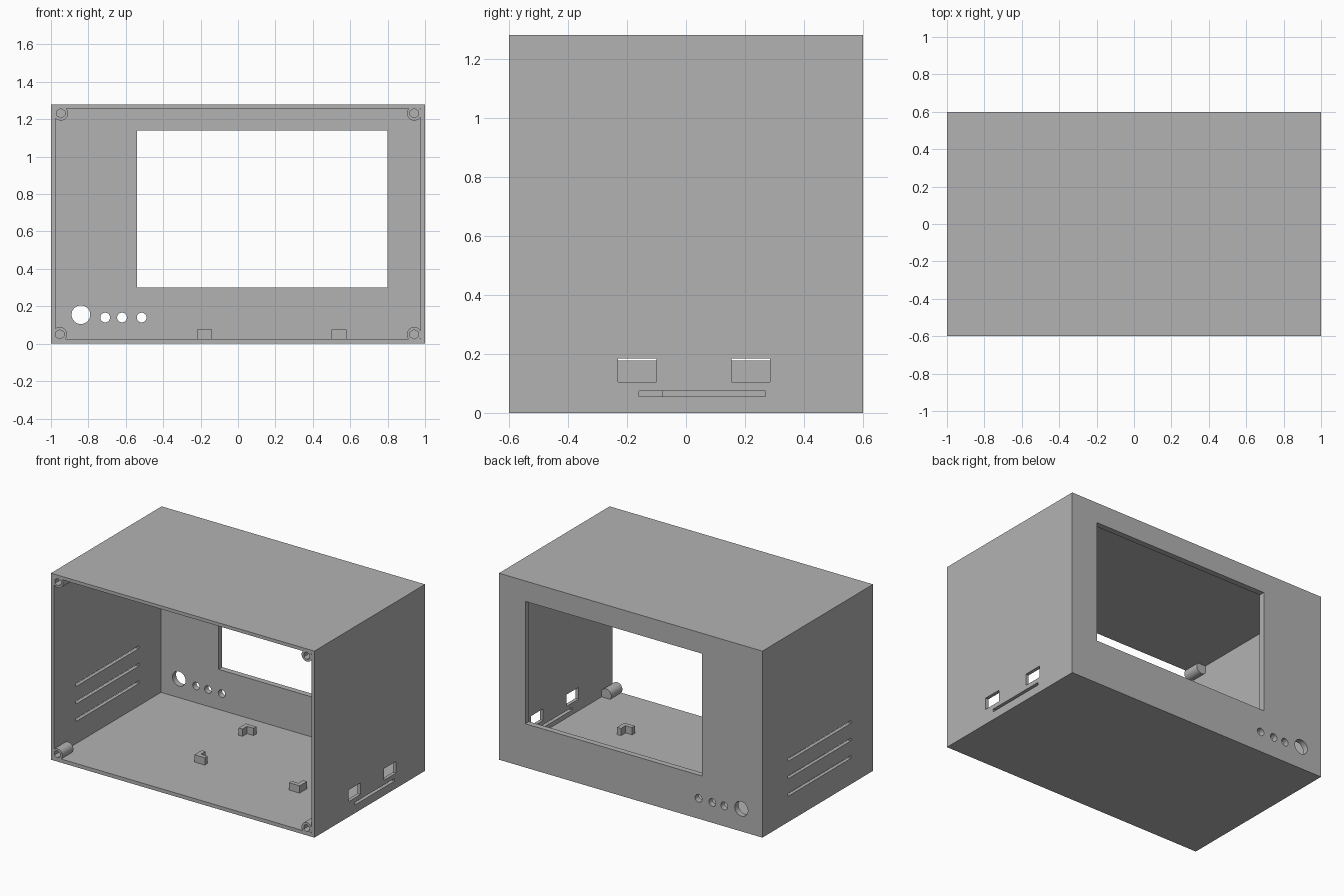
import bpy, bmesh, math
from mathutils import Matrix, Vector

if "Cube" in bpy.data.objects:
    bpy.data.objects.remove(bpy.data.objects["Cube"], do_unlink=True)

grey = bpy.data.materials.new("plain grey")
grey.use_nodes = True
grey.diffuse_color = (0.45, 0.45, 0.45, 1)
grey.node_tree.nodes["Principled BSDF"].inputs["Base Color"].default_value = grey.diffuse_color

W, D, H = 1.0, 0.6, 1.28      # half width, half depth, height
WALL, BACK = 0.023, 0.04      # side and back wall thickness


def add_box(bm, x0, x1, y0, y1, z0, z1):
    lo, hi = Vector((x0, y0, z0)), Vector((x1, y1, z1))
    m = Matrix.Translation((lo + hi) / 2) @ Matrix.Diagonal((*(hi - lo), 1))
    bmesh.ops.create_cube(bm, size=1, matrix=m)


def add_rod(bm, x, z, r, y0, y1, sides=40):
    m = Matrix.Translation((x, (y0 + y1) / 2, z)) @ Matrix.Rotation(math.pi / 2, 4, 'X')
    bmesh.ops.create_cone(bm, cap_ends=True, segments=sides, radius1=r, radius2=r,
                          depth=y1 - y0, matrix=m)


def make(name, bm):
    mesh = bpy.data.meshes.new(name)
    bm.to_mesh(mesh)
    bm.free()
    mesh.materials.append(grey)
    ob = bpy.data.objects.new(name, mesh)
    bpy.context.collection.objects.link(ob)
    return ob


def combine(target, tool, operation):
    mod = target.modifiers.new(operation.lower(), 'BOOLEAN')
    mod.operation, mod.object, mod.solver = operation, tool, 'EXACT'
    bpy.context.view_layer.update()
    result = bpy.data.meshes.new_from_object(
        target.evaluated_get(bpy.context.evaluated_depsgraph_get()))
    target.modifiers.clear()
    target.data = result
    bpy.data.objects.remove(tool, do_unlink=True)


# Hollow case, open at the front
bm = bmesh.new()
add_box(bm, -W, W, -D, D, 0, H)
case = make("case_shell", bm)
bm = bmesh.new()
add_box(bm, WALL - W, W - WALL, -D - 0.1, D - BACK, WALL + 0.002, H - WALL)
combine(case, make("cavity", bm), 'DIFFERENCE')

# Corner screw posts with hexagonal sockets
posts = [(-0.953, 0.05), (0.942, 0.05), (0.942, 1.232), (-0.947, 1.232)]
bm = bmesh.new()
for x, z in posts:
    add_rod(bm, x, z, 0.039, -D, -D + 0.12)
combine(case, make("posts", bm), 'UNION')

# Openings
bm = bmesh.new()
for x, z in posts:
    add_rod(bm, x, z, 0.025, -D - 0.1, -D + 0.1, sides=6)
# screen window
add_box(bm, -0.54, 0.80, D - 0.1, D + 0.1, 0.30, 1.14)
# knob hole and three button holes
for x, z, r in [(-0.84, 0.155, 0.05), (-0.71, 0.14, 0.026),
                (-0.62, 0.14, 0.026), (-0.515, 0.14, 0.026)]:
    add_rod(bm, x, z, r, D - 0.1, D + 0.1)
# left side ports and card slot
for y0, y1, z0, z1 in [(-0.23, -0.10, 0.105, 0.185), (0.155, 0.285, 0.105, 0.185),
                       (-0.16, 0.27, 0.056, 0.075)]:
    add_box(bm, W - 0.06, W + 0.1, y0, y1, z0, z1)
# right side vents
for i in range(3):
    z = 0.187 + 0.12 * i
    add_box(bm, -W - 0.1, -W + 0.06, -0.36, 0.32, z - 0.01, z + 0.01)
combine(case, make("openings", bm), 'DIFFERENCE')

bpy.ops.object.select_all(action='DESELECT')
case.select_set(True)
bpy.context.view_layer.objects.active = case
bpy.ops.object.shade_smooth_by_angle(angle=math.radians(30))

# L-shaped corner brackets that locate the circuit board on the floor
LEG, THICK = 0.08, 0.03
for side, x, sx in (("right", -0.22, 1), ("left", 0.58, -1)):
    for end, y, sy in (("front", -0.16, 1), ("back", 0.40, -1)):
        bm = bmesh.new()
        outline = [(0, 0), (LEG, 0), (LEG, THICK), (THICK, THICK), (THICK, LEG), (0, LEG)]
        face = bm.faces.new([bm.verts.new((x + sx * u, y + sy * v, 0.02)) for u, v in outline])
        top = bmesh.ops.extrude_face_region(bm, geom=[face])["geom"]
        bmesh.ops.translate(bm, vec=(0, 0, 0.055),
                            verts=[g for g in top if isinstance(g, bmesh.types.BMVert)])
        bmesh.ops.recalc_face_normals(bm, faces=bm.faces)
        make(f"board_bracket_{end}_{side}", bm)
